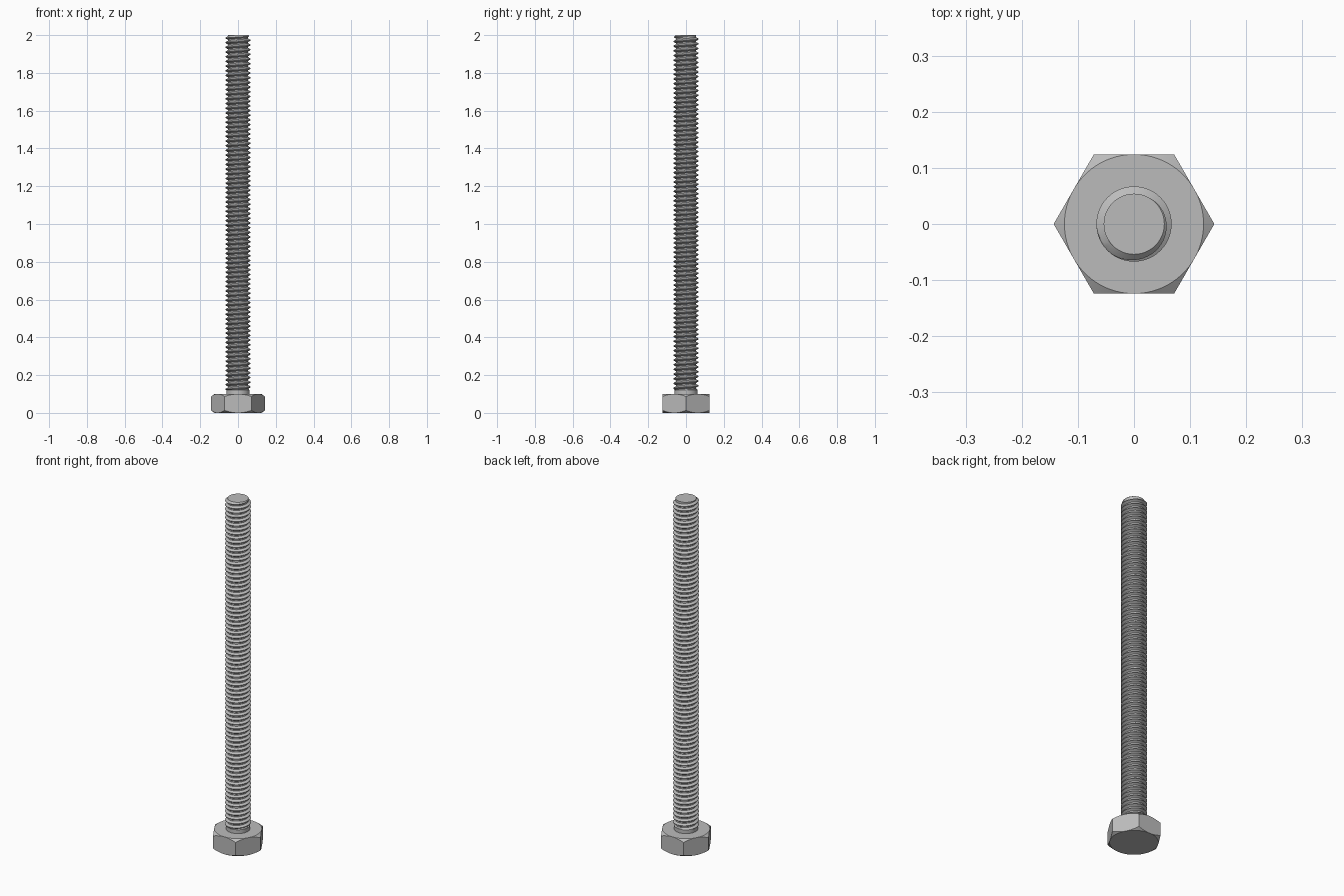
import bpy, bmesh, math
from math import cos, sin, pi

if "Cube" in bpy.data.objects:
    bpy.data.objects.remove(bpy.data.objects["Cube"], do_unlink=True)

steel = bpy.data.materials.new("steel_grey")
steel.use_nodes = True
grey = (0.5, 0.5, 0.5, 1)
steel.diffuse_color = grey
steel.node_tree.nodes["Principled BSDF"].inputs["Base Color"].default_value = grey


def wrap_columns(name, columns):
    """Skin (radius, z) columns placed round the axis, merge the seam and cap the ends."""
    bm = bmesh.new()
    n = len(columns) - 1
    rows = [[bm.verts.new((r * cos(2 * pi * i / n), r * sin(2 * pi * i / n), z))
             for r, z in col] for i, col in enumerate(columns)]
    for a, b in zip(rows, rows[1:]):
        for j in range(len(a) - 1):
            bm.faces.new((a[j], b[j], b[j + 1], a[j + 1]))
    bmesh.ops.remove_doubles(bm, verts=bm.verts, dist=1e-5)
    rim = [e for e in bm.edges if len(e.link_faces) == 1]
    bmesh.ops.holes_fill(bm, edges=rim, sides=0)
    bmesh.ops.recalc_face_normals(bm, faces=bm.faces)
    mesh = bpy.data.meshes.new(name)
    bm.to_mesh(mesh)
    bm.free()
    mesh.materials.append(steel)
    obj = bpy.data.objects.new(name, mesh)
    bpy.context.collection.objects.link(obj)
    bpy.ops.object.select_all(action='DESELECT')
    obj.select_set(True)
    bpy.context.view_layer.objects.active = obj
    bpy.ops.object.shade_smooth_by_angle(angle=math.radians(20))


# Hexagonal head, both ends chamfered down to the circle inside the hexagon
HEAD_H, FLAT = 0.1, 0.124
head = []
for i in range(97):
    turn = (2 * pi * i / 96) % (pi / 3) - pi / 6
    radius = FLAT / cos(turn)
    drop = 0.7 * (radius - FLAT)
    head.append([(FLAT, 0), (radius, drop), (radius, HEAD_H - drop), (FLAT, HEAD_H)])
wrap_columns("hex_head", head)

# Plain neck under the thread
NECK_TOP = 0.122
wrap_columns("neck", [[(0.062, HEAD_H - 0.01), (0.062, NECK_TOP)]] * 49)

# Right-handed threaded shank with a chamfered tip
TOP, PITCH, ROOT, CREST = 2.0, 0.0248, 0.054, 0.067
PROFILE = ((0, ROOT), (0.25, ROOT), (0.56, CREST), (0.69, CREST))
TURNS = int((TOP - NECK_TOP) / PITCH) + 5


def thread_point(turn, frac, radius):
    z = NECK_TOP + PITCH * (turn + frac - 2)
    if z <= NECK_TOP:
        return 0.06, NECK_TOP
    if z >= TOP:
        return ROOT, TOP
    return min(radius, ROOT + TOP - z), z


SEGMENTS = 48
wrap_columns("threaded_shank",
             [[thread_point(t + i / SEGMENTS, f, r) for t in range(TURNS) for f, r in PROFILE]
              for i in range(SEGMENTS + 1)])
